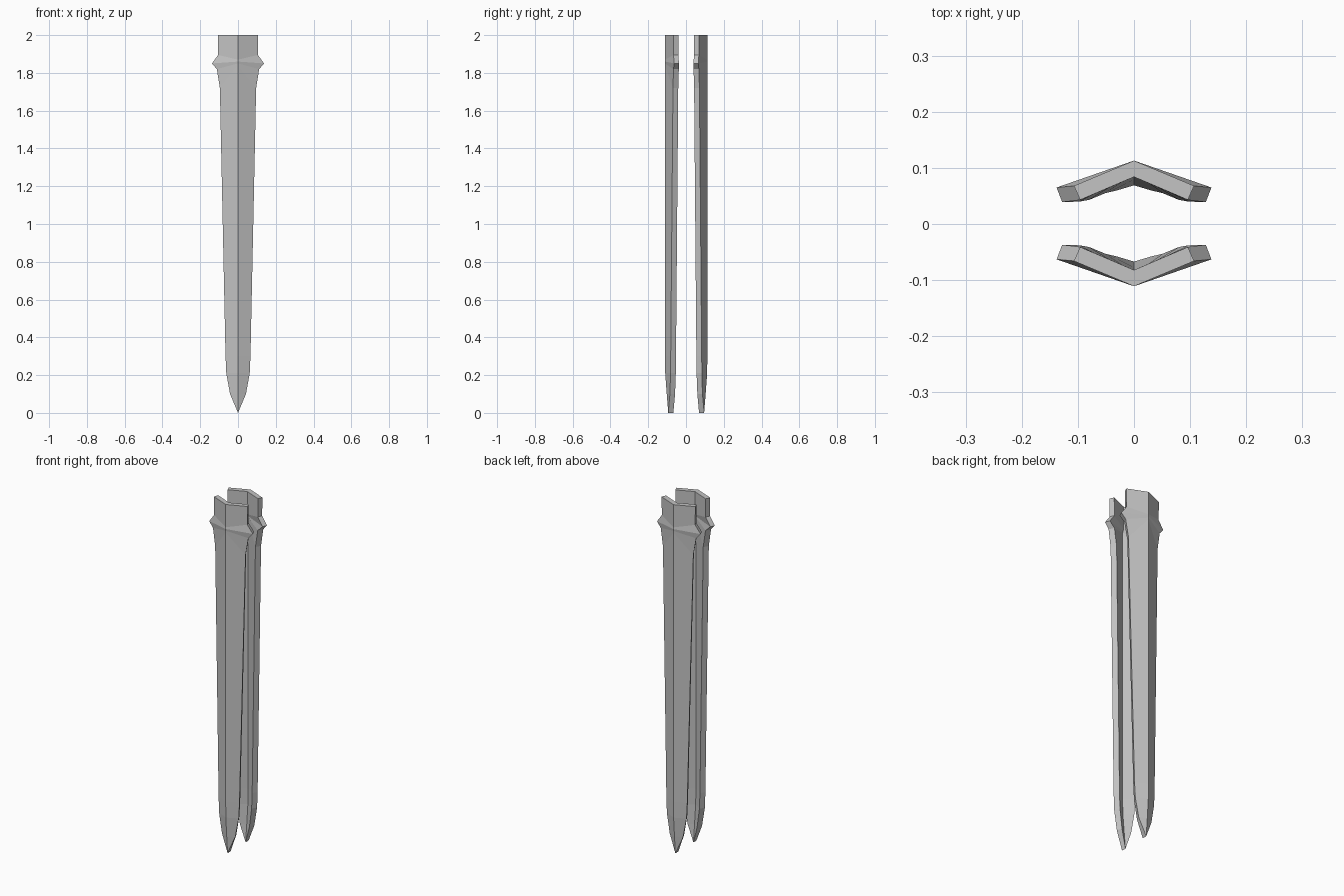
import bpy
import bmesh

cube = bpy.data.objects.get("Cube")
if cube:
    bpy.data.objects.remove(cube, do_unlink=True)

COLOUR = (0.55, 0.55, 0.55, 1)
grey = bpy.data.materials.new("plain grey")
grey.use_nodes = True
grey.diffuse_color = COLOUR
grey.node_tree.nodes["Principled BSDF"].inputs["Base Color"].default_value = COLOUR

# Edge height, ridge height, outer half width, edge depth, ridge depth,
# inner half width, inner edge depth, inner ridge depth
LEVELS = [
    (0.0, 0.0, 0.0, 0.095, 0.095, 0.0, 0.068, 0.068),
    (0.10, 0.10, 0.042, 0.086, 0.103, 0.030, 0.059, 0.078),
    (0.21, 0.21, 0.062, 0.083, 0.111, 0.047, 0.055, 0.088),
    (0.30, 0.30, 0.066, 0.082, 0.112, 0.051, 0.054, 0.091),
    (1.72, 1.84, 0.096, 0.070, 0.112, 0.080, 0.042, 0.091),
    (1.82, 1.85, 0.112, 0.067, 0.112, 0.097, 0.039, 0.090),
    (1.85, 1.86, 0.138, 0.064, 0.112, 0.128, 0.038, 0.086),
    (1.895, 1.87, 0.105, 0.067, 0.112, 0.095, 0.042, 0.083),
    (2.0, 2.0, 0.107, 0.067, 0.112, 0.096, 0.042, 0.083),
]


def section(z, ridge_z, width, edge, ridge, inner, back, groove):
    """Closed V-shaped section with square-cut ends."""
    return [(-width, -edge, z), (0, -ridge, ridge_z), (width, -edge, z),
            (inner, -back, z), (0, -groove, ridge_z), (-inner, -back, z)]


def build_plate(name, side):
    bm = bmesh.new()
    rings = [[bm.verts.new((x, side * y + 0.001, z)) for x, y, z in section(*level)]
             for level in LEVELS]
    for low, high in zip(rings, rings[1:]):
        for i in range(6):
            j = (i + 1) % 6
            bm.faces.new((low[i], low[j], high[j], high[i]))
    # Top cap, split along the ridge
    top = rings[-1]
    bm.faces.new((top[0], top[1], top[4], top[5]))
    bm.faces.new((top[1], top[2], top[3], top[4]))
    # Close the pointed tip
    bmesh.ops.remove_doubles(bm, verts=bm.verts, dist=0.002)
    bmesh.ops.recalc_face_normals(bm, faces=bm.faces)
    mesh = bpy.data.meshes.new(name)
    bm.to_mesh(mesh)
    bm.free()
    mesh.materials.append(grey)
    bpy.context.collection.objects.link(bpy.data.objects.new(name, mesh))


build_plate("front_plate", 1)
build_plate("back_plate", -1)
